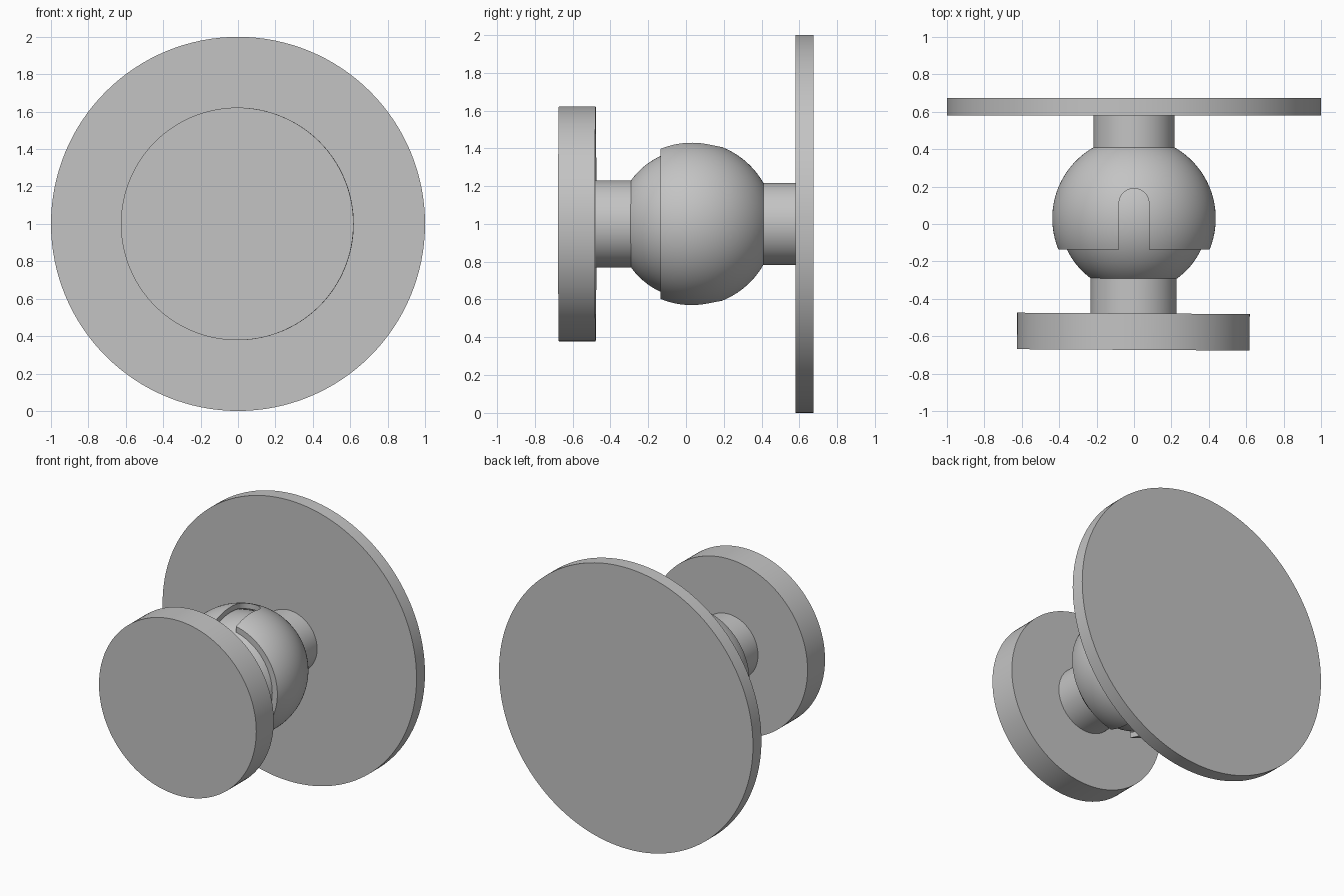
import bpy, bmesh
from math import acos, asin, cos, sin, pi
from mathutils import Matrix, Vector

cube = bpy.data.objects.get("Cube")
if cube:
    bpy.data.objects.remove(cube, do_unlink=True)

grey = bpy.data.materials.new("plain_grey")
grey.use_nodes = True
grey.diffuse_color = (0.55, 0.55, 0.55, 1)
grey.node_tree.nodes["Principled BSDF"].inputs["Base Color"].default_value = grey.diffuse_color

PIVOT = Vector((0, 0.03, 1))   # shared centre of ball and socket
SOCKET_R, BORE_R, BALL_R = 0.437, 0.4, 0.395
RIM = -0.165                   # socket mouth, measured from the pivot


def add_object(name, bm):
    bmesh.ops.recalc_face_normals(bm, faces=bm.faces)
    mesh = bpy.data.meshes.new(name)
    bm.to_mesh(mesh)
    bm.free()
    mesh.materials.append(grey)
    obj = bpy.data.objects.new(name, mesh)
    bpy.context.collection.objects.link(obj)
    obj.location = PIVOT
    return obj


def arc(radius, start, end, steps=32):
    """Points (distance from axis, y) on a circle, angle taken from +y."""
    angles = [start + (end - start) * i / steps for i in range(steps + 1)]
    return [(radius * sin(a), radius * cos(a)) for a in angles]


def lathe(name, profile, segments=128):
    """Turn a profile of (radius, y) around the y axis."""
    bm = bmesh.new()
    verts = [bm.verts.new((r, y, 0)) for r, y in profile]
    edges = [bm.edges.new(pair) for pair in zip(verts, verts[1:])]
    bmesh.ops.spin(bm, geom=verts + edges, cent=(0, 0, 0), axis=(0, 1, 0),
                   angle=2 * pi, steps=segments)
    bmesh.ops.remove_doubles(bm, verts=bm.verts, dist=1e-5)
    return add_object(name, bm)


def smooth(obj):
    bpy.ops.object.select_all(action="DESELECT")
    obj.select_set(True)
    bpy.context.view_layer.objects.active = obj
    bpy.ops.object.shade_smooth_by_angle(angle=pi / 6)


# Hollow socket with its neck and large back plate
neck = 0.217
socket_profile = (arc(BORE_R, 0, acos(RIM / BORE_R))
                  + arc(SOCKET_R, acos(RIM / SOCKET_R), asin(neck / SOCKET_R))
                  + [(neck, 0.55), (1, 0.55), (1, 0.645), (0, 0.645)])
socket = lathe("socket_and_back_plate", socket_profile)

# Round-ended slot through the top and bottom of the socket
half, slot_y = 0.08, 0.08
bm = bmesh.new()
outline = [(half, -0.5)]
outline += [(half * cos(pi * i / 24), slot_y + half * sin(pi * i / 24)) for i in range(25)]
outline += [(-half, -0.5)]
face = bm.faces.new([bm.verts.new((x, y, -0.6)) for x, y in outline])
sides = bmesh.ops.extrude_face_region(bm, geom=[face])["geom"]
bmesh.ops.translate(bm, vec=(0, 0, 1.2),
                    verts=[v for v in sides if isinstance(v, bmesh.types.BMVert)])
cutter = add_object("slot_cutter", bm)
cutter.hide_render = True

cut = socket.modifiers.new("slot", "BOOLEAN")
cut.operation = "DIFFERENCE"
cut.solver = "EXACT"
cut.object = cutter
bpy.context.view_layer.objects.active = socket
bpy.ops.object.modifier_apply(modifier=cut.name)
bpy.data.objects.remove(cutter, do_unlink=True)
smooth(socket)

# Ball with its stem and smaller front plate, swivelled very slightly
stem = 0.23
ball_profile = (arc(BALL_R, 0, pi - asin(stem / BALL_R), 48)
                + [(stem, -0.508), (0.622, -0.508), (0.622, -0.703), (0, -0.703)])
ball = lathe("ball_and_front_plate", ball_profile)
ball.data.transform(Matrix.Rotation(-0.006, 4, "Z"))
smooth(ball)
